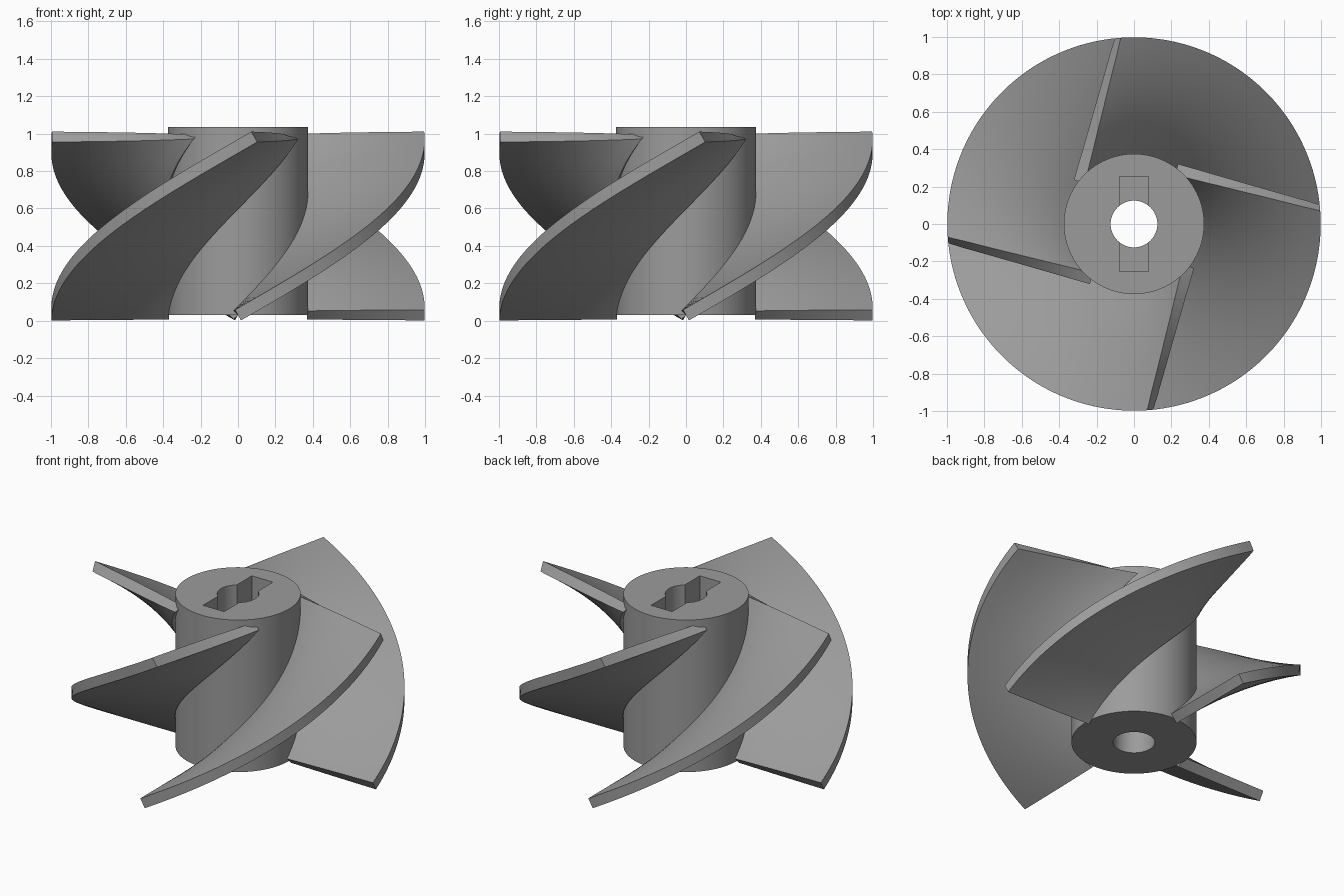
import bpy, bmesh, math
from mathutils import Vector

if "Cube" in bpy.data.objects:
    bpy.data.objects.remove(bpy.data.objects["Cube"])

steel = bpy.data.materials.new("steel_grey")
steel.diffuse_color = (0.33, 0.33, 0.33, 1)
steel.use_nodes = True
steel.node_tree.nodes["Principled BSDF"].inputs["Base Color"].default_value = steel.diffuse_color

HUB_R, TIP_R, THICK = 0.375, 0.998, 0.065
Z0, Z1 = 0.03, 0.983                      # blade mid-surface height range
ROOT_TURN, TIP_TURN = math.radians(142), math.radians(95)


def finish(obj):
    obj.data.materials.clear()
    obj.data.materials.append(steel)
    bpy.ops.object.select_all(action='DESELECT')
    obj.select_set(True)
    bpy.context.view_layer.objects.active = obj
    bpy.ops.object.shade_smooth_by_angle(angle=math.radians(30))


def cut(target, cutter):
    mod = target.modifiers.new("cut", 'BOOLEAN')
    mod.operation, mod.object, mod.solver = 'DIFFERENCE', cutter, 'EXACT'
    bpy.context.view_layer.objects.active = target
    bpy.ops.object.modifier_apply(modifier=mod.name)
    bpy.data.objects.remove(cutter)


# Hub with a round through bore and a rectangular key slot from the top
bpy.ops.mesh.primitive_cylinder_add(vertices=96, radius=HUB_R, depth=1.005, location=(0, 0, 0.5325))
hub = bpy.context.object
hub.name = "hub"
bpy.ops.mesh.primitive_cylinder_add(vertices=64, radius=0.125, depth=2, location=(0, 0, 0.5))
cut(hub, bpy.context.object)
bpy.ops.mesh.primitive_cube_add(size=1, location=(0, 0, 1.035))
slot = bpy.context.object
slot.scale = (0.155, 0.51, 0.8)
bpy.context.view_layer.update()
cut(hub, slot)
finish(hub)


# Blade mid-surface: straight rulings between a root helix and a tip helix
def surface(t, s):
    z = Z0 + (Z1 - Z0) * t
    a, b = ROOT_TURN * t, TIP_TURN * t
    root = Vector((math.cos(a), math.sin(a), 0)) * (HUB_R - 0.005)
    tip = Vector((math.cos(b), math.sin(b), 0)) * TIP_R
    p = root.lerp(tip, s)
    p.z = z
    return p


def blade_point(t, s, side):
    e = 1e-3
    dt = surface(t + e, s) - surface(t - e, s)
    ds = surface(t, s + e) - surface(t, s - e)
    p = surface(t, s) + dt.cross(ds).normalized() * side * THICK / 2
    if s == 1:                            # trim the tip to the outer cylinder
        k = TIP_R / math.hypot(p.x, p.y)
        p.x, p.y = p.x * k, p.y * k
    p.z = max(p.z, 0)
    return p


def make_blade(index):
    nt, ns = 48, 10
    bm = bmesh.new()
    grid = [[[bm.verts.new(blade_point(i / nt, j / ns, side)) for j in range(ns + 1)]
             for i in range(nt + 1)] for side in (-1, 1)]
    lo, hi = grid
    for i in range(nt):
        for j in range(ns):
            for g in grid:
                bm.faces.new((g[i][j], g[i + 1][j], g[i + 1][j + 1], g[i][j + 1]))
        for j in (0, ns):                 # root and tip edges
            bm.faces.new((lo[i][j], lo[i + 1][j], hi[i + 1][j], hi[i][j]))
    for j in range(ns):                   # bottom and top ends
        for i in (0, nt):
            bm.faces.new((lo[i][j], lo[i][j + 1], hi[i][j + 1], hi[i][j]))
    bmesh.ops.recalc_face_normals(bm, faces=bm.faces)
    mesh = bpy.data.meshes.new("blade")
    bm.to_mesh(mesh)
    bm.free()
    obj = bpy.data.objects.new(f"blade_{index + 1}", mesh)
    bpy.context.collection.objects.link(obj)
    obj.rotation_euler.z = index * math.pi / 2
    finish(obj)


for k in range(4):
    make_blade(k)
